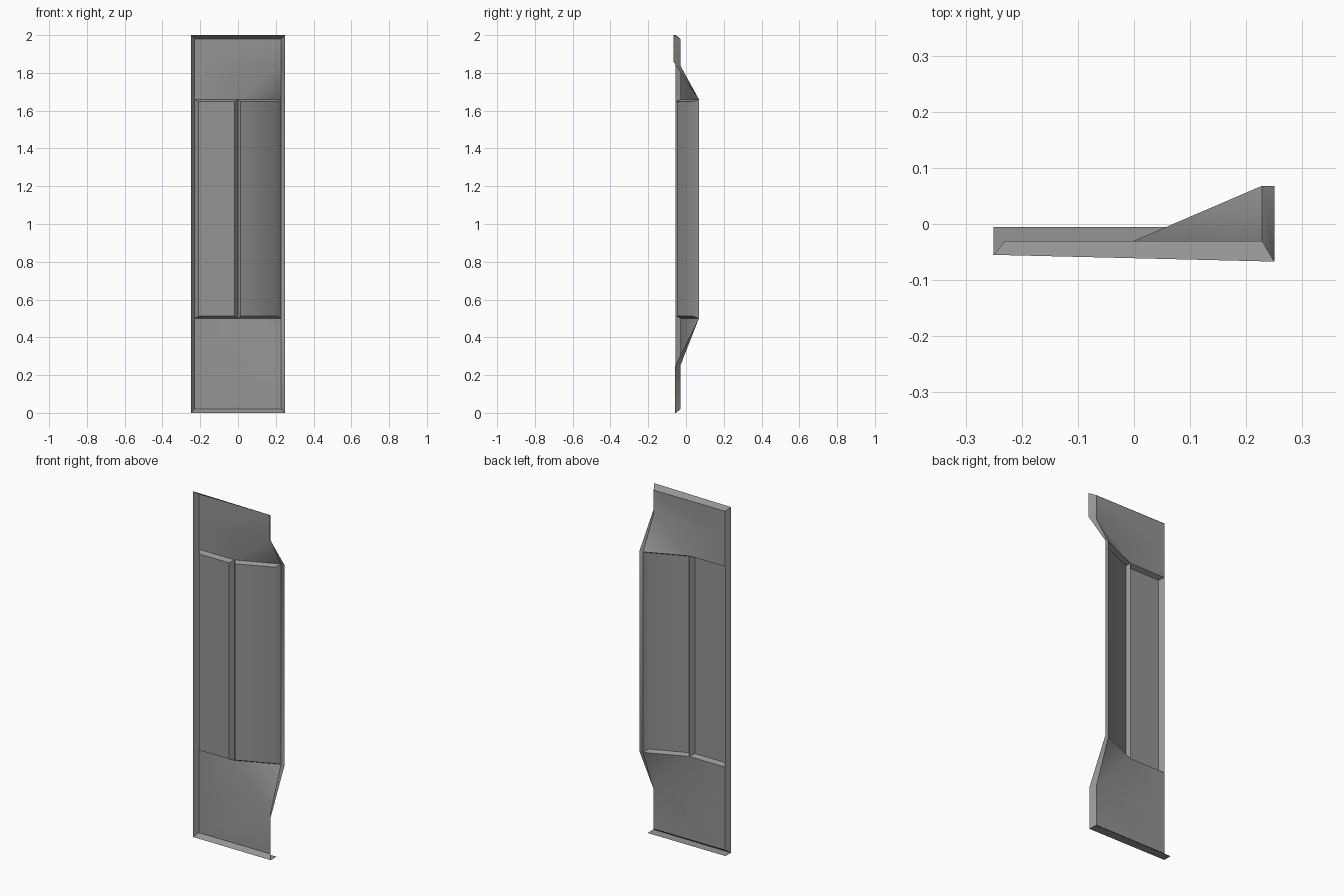
import bpy
import bmesh
import math

cube = bpy.data.objects.get("Cube")
if cube:
    bpy.data.objects.remove(cube, do_unlink=True)

# One plain grey for the whole sheet
grey = bpy.data.materials.new("plain_grey")
grey.use_nodes = True
colour = (0.3, 0.3, 0.3, 1)
grey.diffuse_color = colour
grey.node_tree.nodes["Principled BSDF"].inputs["Base Color"].default_value = colour


def sheet(name, faces):
    """Build a thin sheet object from a list of corner loops."""
    bm = bmesh.new()
    for corners in faces:
        bm.faces.new([bm.verts.new(c) for c in corners])
    bmesh.ops.remove_doubles(bm, verts=bm.verts, dist=0.0005)
    bmesh.ops.recalc_face_normals(bm, faces=bm.faces)
    # Turn the sheet so that its visible side faces the front
    if sum(f.normal.y * f.calc_area() for f in bm.faces) > 0:
        bmesh.ops.reverse_faces(bm, faces=bm.faces)
    mesh = bpy.data.meshes.new(name)
    bm.to_mesh(mesh)
    bm.free()
    mesh.materials.append(grey)
    obj = bpy.data.objects.new(name, mesh)
    bpy.context.collection.objects.link(obj)
    bpy.ops.object.select_all(action="DESELECT")
    obj.select_set(True)
    bpy.context.view_layer.objects.active = obj
    bpy.ops.object.shade_smooth_by_angle(angle=math.radians(42))
    return obj


# Levels from bottom to top: inner z, rim z, inner y and rim y at the bent side
BACK = -0.03
BENT = 0.068
levels = [
    (0.02, 0.0, BACK, -0.058),
    (0.25, 0.25, BACK, -0.058),
    (0.50, 0.50, BENT, BENT),
    (1.66, 1.66, BENT, BENT),
    (1.84, 1.86, BACK, -0.067),
    (1.98, 2.0, BACK, -0.067),
]
flat_inner = [(-0.23, BACK, zi) for zi, zr, yi, yr in levels]
flat_rim = [(-0.25, -0.055, zr) for zi, zr, yi, yr in levels]
bent_inner = [(0.228, yi, zi) for zi, zr, yi, yr in levels]
bent_rim = [(0.25, yr, zr) for zi, zr, yi, yr in levels]

faces = []

# Flat end plates
for a, b in ((0, 1), (4, 5)):
    faces.append([flat_inner[a], bent_inner[a], bent_inner[b], flat_inner[b]])

# Folded transitions between the end plates and the bent middle
for end, mid in ((1, 2), (4, 3)):
    fold = (0, BACK, levels[mid][0])
    faces += [
        [flat_inner[end], flat_inner[mid], fold],
        [flat_inner[end], fold, bent_inner[end]],
        [bent_inner[end], fold, bent_inner[mid]],
    ]

# Side rims
for i in range(len(levels) - 1):
    faces.append([flat_rim[i], flat_inner[i], flat_inner[i + 1], flat_rim[i + 1]])
    faces.append([bent_inner[i], bent_rim[i], bent_rim[i + 1], bent_inner[i + 1]])

# Top and bottom rims
for i in (0, -1):
    faces.append([flat_rim[i], bent_rim[i], bent_inner[i], flat_inner[i]])


def raised_panel(outer, inner):
    """Bevelled panel standing forward of the sheet, given its plan points."""
    z0, z1, step = levels[2][0], levels[3][0], 0.012

    def loop(plan, low, high):
        (xa, ya), (xb, yb) = plan
        return [(xa, ya, low), (xb, yb, low), (xb, yb, high), (xa, ya, high)]

    big = loop(outer, z0, z1)
    small = loop(inner, z0 + step, z1 - step)
    faces.append(small)
    for i in range(4):
        j = (i + 1) % 4
        faces.append([big[i], big[j], small[j], small[i]])


# Two raised panels with a groove between them
raised_panel([(-0.23, BACK), (0, BACK)], [(-0.21, -0.055), (-0.018, -0.055)])
raised_panel([(0, BACK), (0.228, BENT)], [(0.013, -0.047), (0.21, 0.037)])

sheet("wall_panel", faces)

# Foot strip under the bottom rim
sheet("foot_strip", [[(-0.25, -0.055, 0), (0.25, -0.058, 0),
                      (0.25, -0.005, 0), (-0.25, -0.005, 0)]])
